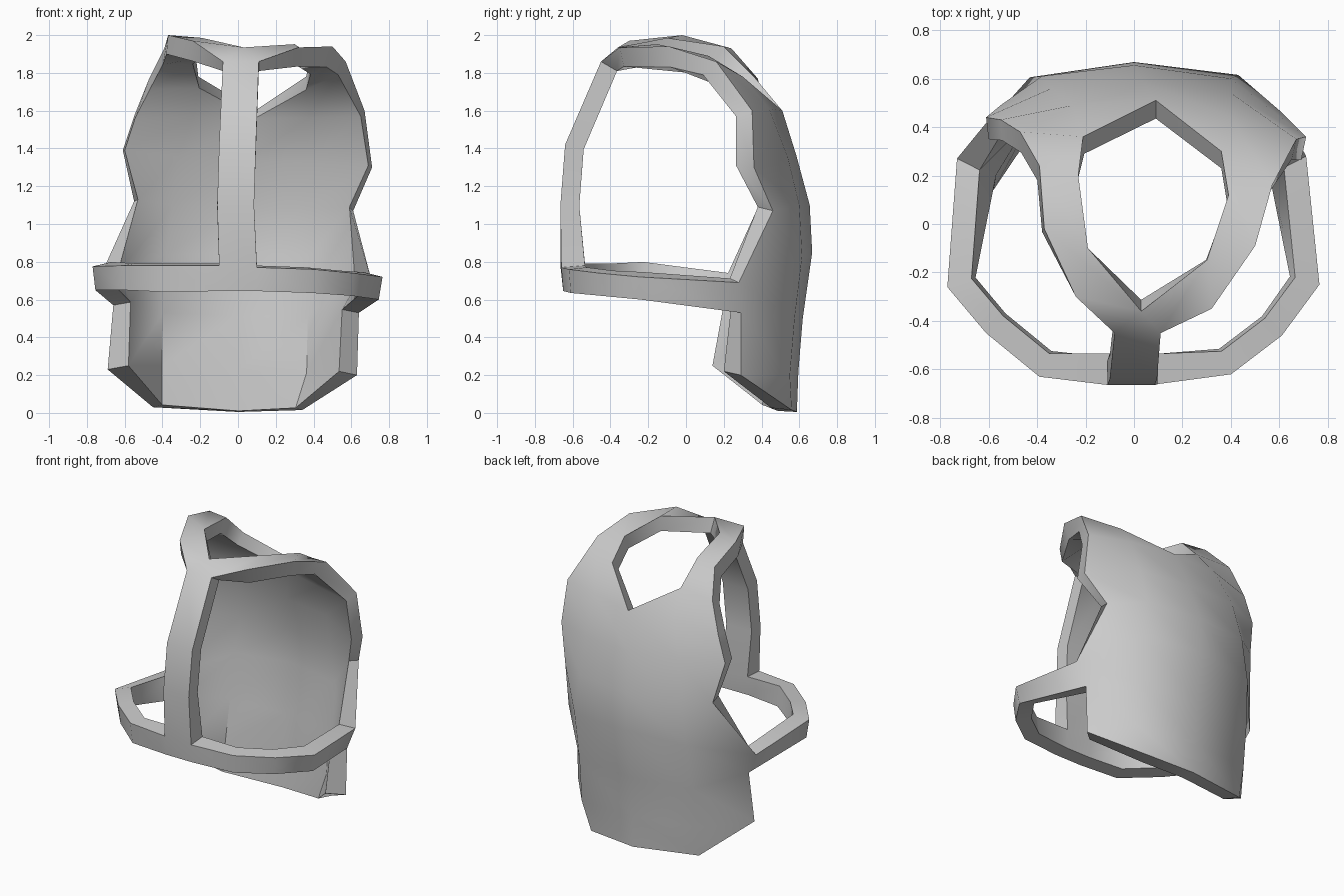
import bpy, bmesh
from mathutils import Vector

if "Cube" in bpy.data.objects:
    bpy.data.objects.remove(bpy.data.objects["Cube"])

bm = bmesh.new()
cache = {}


def vert(p):
    """Reuse vertices at equal positions so the parts weld together."""
    if p not in cache:
        cache[p] = bm.verts.new(p)
    return cache[p]


def loft(*rows):
    """Skin a surface between rows of points; repeated points give triangles."""
    for a, b in zip(rows, rows[1:]):
        for i in range(len(a) - 1):
            ring = list(dict.fromkeys([a[i], a[i + 1], b[i + 1], b[i]]))
            if len(ring) > 2:
                bm.faces.new([vert(p) for p in ring])


# Back shell: rows from the neck upward, left edge to right edge
nl, nr = (-.45, .50, .03), (.34, .56, .015)
shell = [
    [nl, nl, (0, .587, .005), nr, nr],
    [(-.69, .23, .23), (-.46, .53, .24), (0, .595, .22), (.42, .55, .2), (.63, .29, .2)],
    [(-.66, .25, .57), (-.45, .57, .52), (0, .618, .5), (.42, .575, .5), (.64, .29, .53)],
    [(-.73, .27, .72), (-.43, .605, .83), (0, .668, .85), (.43, .615, .83), (.71, .28, .69)],
    [(-.55, .49, 1.12), (-.38, .61, 1.11), (0, .655, 1.1), (.4, .60, 1.1), (.61, .46, 1.07)],
    [(-.61, .44, 1.39), (-.34, .56, 1.38), (.04, .585, 1.36), (.4, .54, 1.35), (.71, .36, 1.3)],
    [(-.55, .43, 1.57), (-.25, .49, 1.61), (.09, .51, 1.6), (.4, .44, 1.61), (.67, .35, 1.6)],
]
loft(*shell)

# Crown arms: either side of the top opening, meeting at the front
top = shell[-1]
tip = (.03, -.36, 1.935)
bar_l, bar_r = (-.08, -.45, 1.86), (.11, -.45, 1.86)
left_outer = [top[0], (-.47, .38, 1.77), (-.39, .24, 1.93), (-.37, -.02, 2.0),
              (-.24, -.3, 1.97), bar_l]
left_inner = [top[1], (-.21, .36, 1.78), (-.23, .2, 1.94), (-.19, -.1, 1.985), tip, tip]
right_outer = [top[4], (.57, .16, 1.86), (.5, -.09, 1.94), (.32, -.35, 1.935), bar_r]
right_inner = [top[3], (.36, .3, 1.78), (.39, .12, 1.89), (.3, -.15, 1.952), tip]
loft(left_outer, left_inner)
loft(right_inner, right_outer)
loft([top[1], top[2]], [left_inner[1], left_inner[1]])
loft([top[2], top[3]], [right_inner[1], right_inner[1]])

# Front bar: from the crown down to the band
foot_l, foot_r = (-.1, -.665, .78), (.1, -.66, .77)
loft([tip, tip], [bar_l, bar_r], [(-.1, -.64, 1.42), (.095, -.64, 1.42)],
     [(-.11, -.665, 1.1), (.085, -.665, 1.1)], [foot_l, foot_r])

# Chin band: hoop from one shell edge round the front to the other
loft([shell[3][0], (-.77, -.26, .775), (-.61, -.45, .78), (-.39, -.63, .78), foot_l, foot_r,
      (.4, -.62, .76), (.61, -.46, .74), (.765, -.25, .72), shell[3][4]],
     [shell[2][0], (-.755, -.25, .65), (-.6, -.44, .65), (-.38, -.62, .64), (-.1, -.65, .645),
      (.1, -.65, .645), (.39, -.61, .635), (.6, -.45, .62), (.745, -.24, .6), shell[2][4]])

# Face everything outward
bmesh.ops.recalc_face_normals(bm, faces=bm.faces)
if sum(f.normal.dot(f.calc_center_median() - Vector((0, 0, .9))) for f in bm.faces) < 0:
    bmesh.ops.reverse_faces(bm, faces=bm.faces)

bm.verts.index_update()
index = {p: v.index for p, v in cache.items()}
mesh = bpy.data.meshes.new("open_helmet")
bm.to_mesh(mesh)
bm.free()
helmet = bpy.data.objects.new("open_helmet", mesh)
bpy.context.collection.objects.link(helmet)
bpy.context.view_layer.objects.active = helmet
helmet.select_set(True)

# Wall thickness, grown inward
wall = helmet.modifiers.new("wall", 'SOLIDIFY')
wall.thickness = .1
wall.offset = -1
wall.use_even_offset = True
bpy.ops.object.modifier_apply(modifier=wall.name)

# Inner rim corners that do not follow the plain wall offset
inner_rim = {
    shell[1][0]: (-.58, .14, .25), shell[1][4]: (.535, .2, .22),
    shell[4][0]: (-.53, .40, 1.13), shell[4][4]: (.59, .38, 1.09),
    shell[5][0]: (-.60, .35, 1.39), shell[5][4]: (.69, .265, 1.31),
    top[0]: (-.545, .345, 1.56), top[4]: (.65, .265, 1.57),
    top[2]: (.09, .435, 1.56), right_inner[1]: (.36, .23, 1.71), left_inner[1]: (-.205, .29, 1.72),
    right_outer[1]: (.53, .09, 1.79), right_outer[2]: (.47, -.08, 1.83),
    bar_l: (-.08, -.365, 1.81), bar_r: (.11, -.365, 1.81),
    foot_l: (-.1, -.535, .79), foot_r: (.1, -.535, .78),
}
for p, q in inner_rim.items():
    helmet.data.vertices[len(index) + index[p]].co = q
bpy.ops.object.shade_smooth_by_angle(angle=.85)
